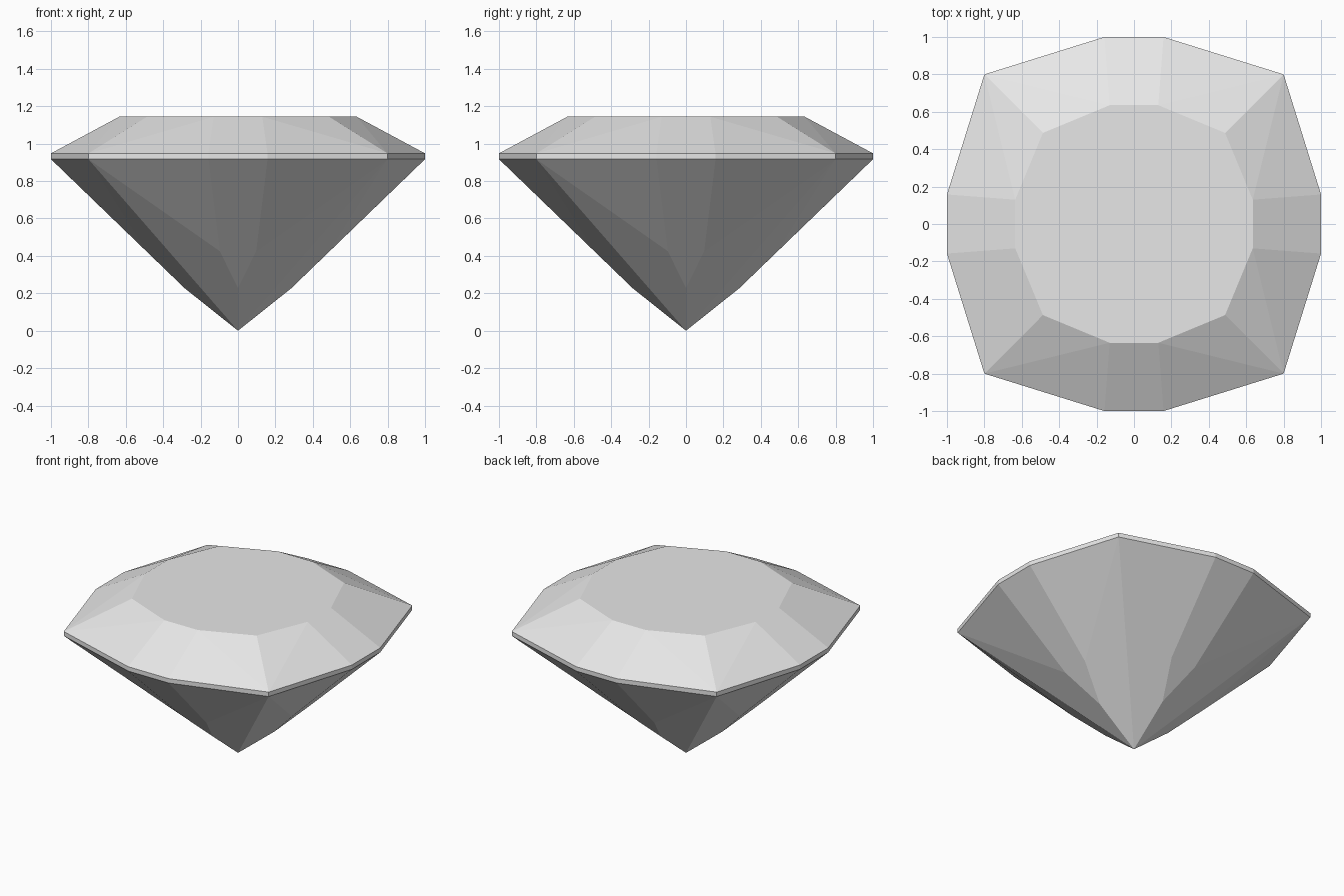
import bpy
import bmesh
from math import pi
from mathutils import Matrix, Vector

cube = bpy.data.objects.get("Cube")
if cube:
    bpy.data.objects.remove(cube, do_unlink=True)

# Heights of the main levels
TABLE, GIRDLE_TOP, GIRDLE_LOW = 1.144, 0.948, 0.917

stone = bpy.data.materials.new("pale_grey_stone")
stone.use_nodes = True
stone.diffuse_color = (0.8, 0.8, 0.8, 1)
stone.node_tree.nodes["Principled BSDF"].inputs["Base Color"].default_value = (0.8, 0.8, 0.8, 1)

bm = bmesh.new()


def facet(points, turn):
    return bm.faces.new([bm.verts.new(turn @ Vector(p)) for p in points])


def pair(points, turn):
    """A facet and its mirror image across x = 0."""
    facet(points, turn)
    facet([(-x, y, z) for x, y, z in reversed(points)], turn)


def mirror(p):
    return (-p[0], p[1], p[2])


# Key points of one side; the other three sides are quarter turns of it
table_mid, table_corner = (0.13, -0.635, TABLE), (0.487, -0.487, TABLE)
rim_mid, rim_corner = (0.158, -1, GIRDLE_TOP), (0.8, -0.8, GIRDLE_TOP)
low_mid, low_corner = (0.158, -1, GIRDLE_LOW), (0.8, -0.8, GIRDLE_LOW)
pavilion_mid, pavilion_tip = (0.097, -0.49, 0.425), (0, -0.285, 0.227)
point = (0, 0, 0)

for i in range(4):
    turn = Matrix.Rotation(i * pi / 2, 3, "Z")
    # Crown
    facet([mirror(rim_mid), rim_mid, table_mid, mirror(table_mid)], turn)
    pair([rim_mid, rim_corner, table_mid], turn)
    pair([rim_corner, table_corner, table_mid], turn)
    # Girdle
    facet([mirror(low_mid), low_mid, rim_mid, mirror(rim_mid)], turn)
    pair([low_mid, low_corner, rim_corner, rim_mid], turn)
    # Pavilion
    facet([low_mid, mirror(low_mid), mirror(pavilion_mid), pavilion_tip, pavilion_mid], turn)
    pair([low_corner, low_mid, pavilion_mid], turn)
    pair([low_corner, pavilion_mid, pavilion_tip, point], turn)

# Weld the sides, then close the flat table
bmesh.ops.remove_doubles(bm, verts=bm.verts, dist=0.001)
bmesh.ops.holes_fill(bm, edges=[e for e in bm.edges if e.is_boundary], sides=0)
bmesh.ops.recalc_face_normals(bm, faces=bm.faces)

mesh = bpy.data.meshes.new("faceted_gem")
bm.to_mesh(mesh)
bm.free()
mesh.materials.append(stone)
gem = bpy.data.objects.new("faceted_gem", mesh)
bpy.context.collection.objects.link(gem)
